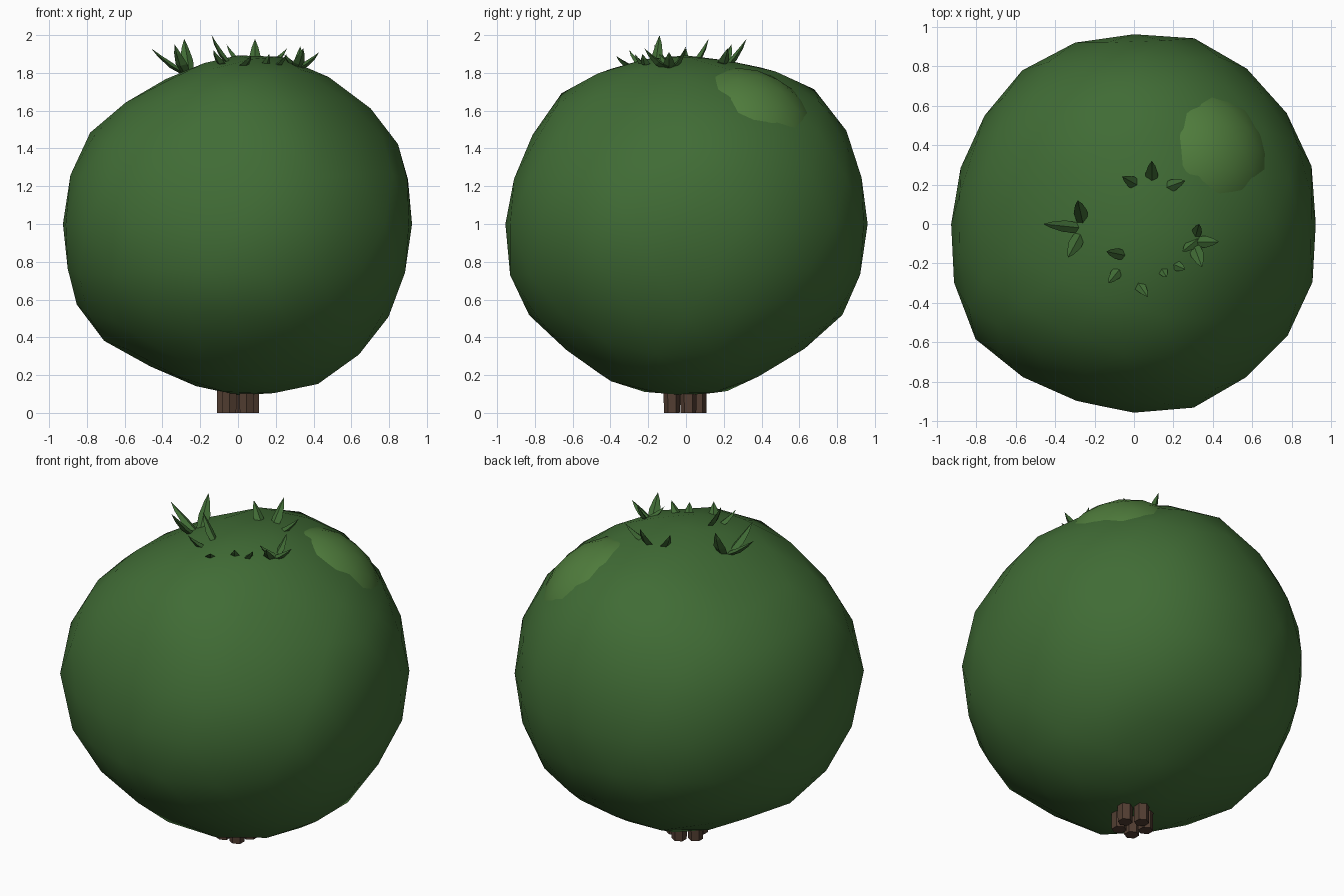
import bpy, bmesh, math
from math import atan2, hypot, tau
from mathutils import Vector

if "Cube" in bpy.data.objects:
    bpy.data.objects.remove(bpy.data.objects["Cube"])

CENTRE = Vector((0, 0, 1))

# Outlines of the foliage seen from the front (x,z), side (y,z) and top (x,y)
FRONT = [(.09, 1.89), (.25, 1.88), (.4, 1.81), (.76, 1.55), (.87, 1.38), (.915, 1.19), (.915, 1), (.9, .78),
         (.83, .59), (.72, .4), (.6, .25), (.43, .16), (.22, .105), (0, .1), (-.17, .13), (-.35, .21),
         (-.6, .33), (-.77, .43), (-.86, .6), (-.92, .98), (-.9, 1.2), (-.86, 1.37), (-.74, 1.52),
         (-.55, 1.67), (-.4, 1.75), (-.22, 1.83), (-.05, 1.88)]
SIDE = [(0, 1.89), (.18, 1.86), (.65, 1.74), (.8, 1.57), (.89, 1.4), (.94, 1.19), (.955, 1), (.93, .78),
        (.88, .6), (.76, .45), (.6, .33), (.4, .21), (.17, .1), (-.24, .115), (-.45, .19), (-.6, .32),
        (-.77, .45), (-.88, .6), (-.96, .8), (-.95, 1), (-.92, 1.19), (-.85, 1.37), (-.76, 1.55),
        (-.64, 1.71), (-.43, 1.82), (-.2, 1.87)]
TOP = [(0, .96), (.28, .95), (.5, .84), (.7, .64), (.87, .4), (.915, .12), (.915, -.15), (.87, -.44),
       (.7, -.64), (.5, -.82), (.26, -.945), (0, -.95), (-.29, -.89), (-.52, -.79), (-.76, -.64),
       (-.88, -.44), (-.92, -.18), (-.92, .1), (-.83, .38), (-.71, .61), (-.52, .81), (-.28, .92)]
DENT = Vector((.71, -.43, .55)).normalized()  # flatter shoulder on the front right


def polar(points, dz):
    return sorted((atan2(b - dz, a) % tau, hypot(a, b - dz)) for a, b in points)


VIEWS = [((0, 2), 1, polar(FRONT, 1)), ((1, 2), 0, polar(SIDE, 1)), ((0, 1), 2, polar(TOP, 0))]


def outline_radius(table, angle):
    ring = [(table[-1][0] - tau, table[-1][1])] + table + [(table[0][0] + tau, table[0][1])]
    for (a0, r0), (a1, r1) in zip(ring, ring[1:]):
        if a0 <= angle <= a1:
            return r0 + (r1 - r0) * (angle - a0) / (a1 - a0)
    return ring[0][1]


# Blend the three outlines, never leaving any of them
def foliage_radius(d):
    total = weight = 0
    limit = 9
    for (i, j), n, table in VIEWS:
        r = outline_radius(table, atan2(d[j], d[i]) % tau)
        w = 1 / (d[n] ** 2 + .02)
        total += w * r
        weight += w
        limit = min(limit, r / max(hypot(d[i], d[j]), .01))
    dent = .05 * math.exp(-(d.angle(DENT) / .3) ** 2)
    return min(total / weight, limit) - dent


def material(name, colour):
    m = bpy.data.materials.new(name)
    m.diffuse_color = (*colour, 1)
    m.use_nodes = True
    m.node_tree.nodes["Principled BSDF"].inputs["Base Color"].default_value = m.diffuse_color
    return m


GREEN = material("leaf_green", (.052, .15, .036))
LIGHT = material("light_green", (.078, .2, .045))
BROWN = material("bark", (.085, .048, .032))


def finish(bm, name, mat, smooth):
    bmesh.ops.recalc_face_normals(bm, faces=bm.faces)
    for f in bm.faces:
        f.smooth = smooth
    mesh = bpy.data.meshes.new(name)
    bm.to_mesh(mesh)
    bm.free()
    mesh.materials.append(mat)
    ob = bpy.data.objects.new(name, mesh)
    bpy.context.collection.objects.link(ob)
    return ob


# Main foliage ball
bm = bmesh.new()
bmesh.ops.create_icosphere(bm, subdivisions=3, radius=1)
for v in bm.verts:
    d = v.co.normalized()
    v.co = CENTRE + d * foliage_radius(d) * 1.007
finish(bm, "foliage", GREEN, True)


# Smaller leaf clumps poking through the surface
def clump(name, direction, radius, rise, mat):
    d = Vector(direction).normalized()
    bm = bmesh.new()
    bmesh.ops.create_icosphere(bm, subdivisions=3, radius=radius)
    bmesh.ops.translate(bm, verts=bm.verts, vec=CENTRE + d * (foliage_radius(d) + rise - radius))
    finish(bm, name, mat, True)


clump("light_clump", (.44, .44, .63), .43, .045, LIGHT)
clump("small_clump", (-.65, -.6, .215), .06, -.004, GREEN)


# Leaf blades on the crown: diamond section, widest low down, bending to a tip
def blade(bm, base, tip, width):
    base, tip = Vector(base), Vector(tip)
    axis = (tip - base).normalized()
    side = axis.cross(Vector((0, 0, 1))).normalized()
    out = side.cross(axis)
    rings = []
    for t, w in ((0, .8), (.4, 1), (.75, .55)):
        c = base.lerp(tip, t) - out * .01 * math.sin(t * math.pi)
        rings.append([bm.verts.new(c + side * x * w * width + out * y * w * width)
                      for x, y in ((1, 0), (0, .5), (-1, 0), (0, -.5))])
    end = bm.verts.new(tip)
    bm.faces.new(rings[0])
    for k in range(4):
        n = (k + 1) % 4
        for lo, hi in zip(rings, rings[1:]):
            bm.faces.new((lo[k], lo[n], hi[n], hi[k]))
        bm.faces.new((rings[-1][k], rings[-1][n], end))


TUFTS = {
    "left_tuft": [((-.27, -.02, 1.79), (-.46, 0, 1.93), .03), ((-.26, .01, 1.8), (-.285, .12, 1.98), .035),
                  ((-.27, -.05, 1.79), (-.335, -.17, 1.95), .035)],
    "back_tuft": [((.09, .2, 1.82), (.09, .32, 1.98), .032), ((.03, .19, 1.83), (-.06, .24, 1.95), .03),
                  ((.15, .18, 1.83), (.26, .22, 1.93), .03)],
    "right_tuft": [((.31, -.09, 1.82), (.43, -.09, 1.91), .03), ((.31, -.07, 1.82), (.33, 0, 1.94), .025),
                   ((.3, -.1, 1.82), (.345, -.22, 1.93), .033), ((.33, -.07, 1.82), (.245, -.14, 1.9), .03)],
    "front_tuft": [((-.04, -.16, 1.84), (-.14, -.14, 2.0), .028), ((-.065, -.22, 1.83), (-.13, -.3, 1.92), .028),
                   ((0, -.27, 1.82), (.07, -.37, 1.89), .03), ((.13, -.21, 1.83), (.165, -.27, 1.9), .025),
                   ((.19, -.2, 1.83), (.26, -.23, 1.9), .025)],
}
for name, blades in TUFTS.items():
    bm = bmesh.new()
    for b in blades:
        blade(bm, *b)
    finish(bm, name, GREEN, False)

# Bundle of short woody stems under the foliage
for i in range(5):
    a = tau * i / 5 + math.pi / 2
    bm = bmesh.new()
    bmesh.ops.create_cone(bm, cap_ends=True, segments=6, radius1=.042, radius2=.046, depth=.3)
    bmesh.ops.translate(bm, verts=bm.verts, vec=(.078 * math.cos(a), .078 * math.sin(a) - .012, .15))
    finish(bm, f"stem_{i + 1}", BROWN, False)
